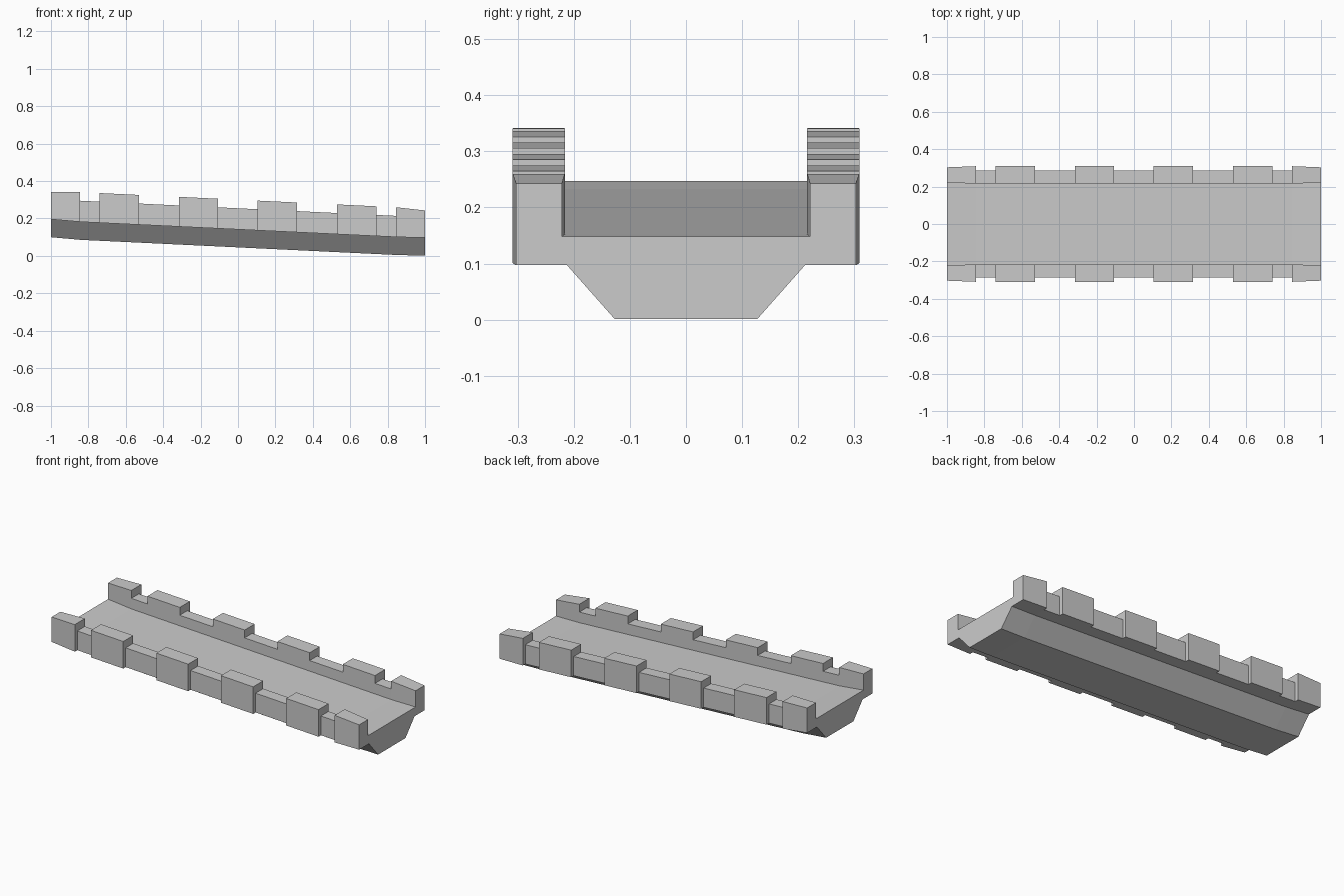
import bpy, bmesh

if "Cube" in bpy.data.objects:
    bpy.data.objects.remove(bpy.data.objects["Cube"])

# Stations along the span: start, end, True where a merlon stands
EDGES = [-1, -0.845, -0.74, -0.53, -0.315, -0.108, 0.105, 0.315, 0.53, 0.74, 0.845, 1]

# Sloping underside line, flattening at the low end
BASE = [(-1, 0.10), (-0.845, 0.086), (0.845, 0.005), (1, 0.001)]


def base(x):
    for (x0, z0), (x1, z1) in zip(BASE, BASE[1:]):
        if x <= x1:
            return z0 + (z1 - z0) * (x - x0) / (x1 - x0)
    return BASE[-1][1]


# U-shaped cross-section with tapered keel, wall pair and deck
def section(x, merlon):
    end = abs(x) > 0.99
    inner = 0.221 if end else 0.216
    outer = (0.303 if end else 0.309) if merlon else 0.286
    top = (0.242 if end else 0.255) if merlon else 0.209
    half = [(0.127, 0), (0.212, 0.096), (outer, 0.096),
            (outer, top), (inner, top), (inner, 0.147)]
    profile = half + [(-y, z) for y, z in reversed(half)]
    return [(x, y, base(x) + z) for y, z in profile]


# Loft sections; doubled stations make the square merlon steps
bm = bmesh.new()
rings = []
for i, (x0, x1) in enumerate(zip(EDGES, EDGES[1:])):
    for x in (x0, x1):
        rings.append([bm.verts.new(p) for p in section(x, i % 2 == 0)])
for a, b in zip(rings, rings[1:]):
    n = len(a)
    for k in range(n):
        bm.faces.new((a[k], a[(k + 1) % n], b[(k + 1) % n], b[k]))
bm.faces.new(rings[0])
bm.faces.new(rings[-1][::-1])
bmesh.ops.remove_doubles(bm, verts=bm.verts, dist=0.0001)
bmesh.ops.recalc_face_normals(bm, faces=bm.faces)

mesh = bpy.data.meshes.new("rampart_walkway")
bm.to_mesh(mesh)
bm.free()
bpy.context.collection.objects.link(bpy.data.objects.new("rampart_walkway", mesh))
